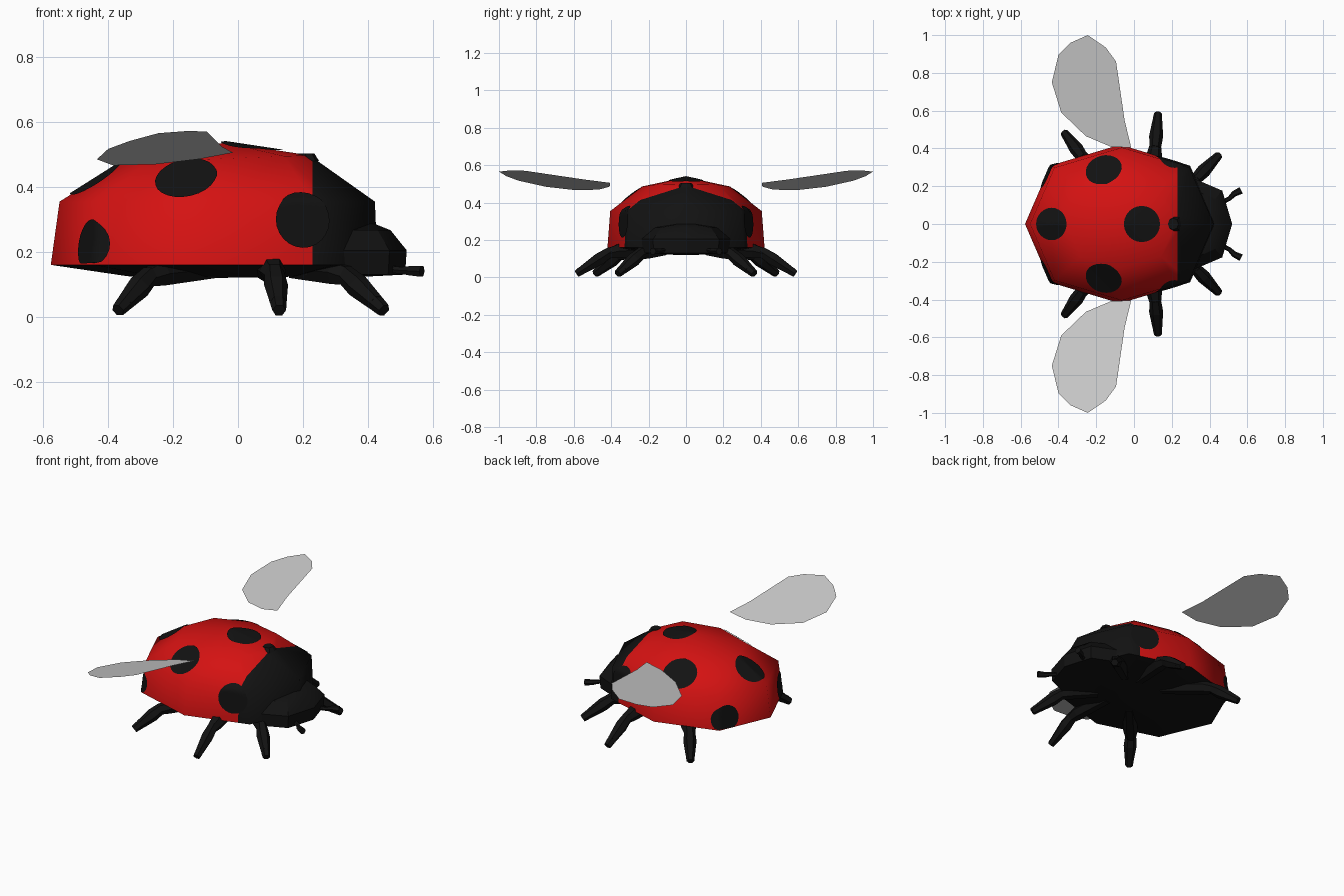
import bpy, bmesh, math
from mathutils import Vector
from mathutils.bvhtree import BVHTree

if "Cube" in bpy.data.objects:
    bpy.data.objects.remove(bpy.data.objects["Cube"])


def material(name, rgb):
    m = bpy.data.materials.new(name)
    m.diffuse_color = (*rgb, 1)
    m.use_nodes = True
    m.node_tree.nodes["Principled BSDF"].inputs["Base Color"].default_value = m.diffuse_color
    return m


RED = material("shell red", (0.66, 0.006, 0.006))
BLACK = material("body black", (0.006, 0.006, 0.006))
GREY = material("wing grey", (0.6, 0.6, 0.6))


def finish(bm, name, mats, smooth=None):
    mesh = bpy.data.meshes.new(name)
    bm.to_mesh(mesh)
    bm.free()
    ob = bpy.data.objects.new(name, mesh)
    bpy.context.collection.objects.link(ob)
    for m in mats:
        mesh.materials.append(m)
    if smooth:
        bpy.ops.object.select_all(action='DESELECT')
        ob.select_set(True)
        bpy.context.view_layer.objects.active = ob
        bpy.ops.object.shade_smooth_by_angle(angle=math.radians(smooth))
    return ob


def loft(bm, rings, ends=(None, None)):
    """Join rings of points; close each end with a tip point or a flat cap."""
    loops = [[bm.verts.new(p) for p in r] for r in rings]
    n = len(loops[0])
    for a, b in zip(loops, loops[1:]):
        for i in range(n):
            j = (i + 1) % n
            bm.faces.new((a[i], a[j], b[j], b[i]))
    for loop, tip in zip((loops[0], loops[-1]), ends):
        if tip is None:
            bm.faces.new(loop)
        else:
            t = bm.verts.new(tip)
            for i in range(n):
                bm.faces.new((loop[i], loop[(i + 1) % n], t))
    bmesh.ops.recalc_face_normals(bm, faces=bm.faces)


def oct_ring(x0, x1, ry, z0, z1=None):
    """Blunt eight-sided ring from x0 (height z0) to x1 (height z1)."""
    z1 = z0 if z1 is None else z1
    pts = []
    for i in range(8):
        a = i * math.pi / 4
        k = 1.04 if i % 2 else 1
        c, s = math.cos(a) * k, math.sin(a) * k
        pts.append(((x0 + x1) / 2 + c * (x1 - x0) / 2, s * ry,
                    (z0 + z1) / 2 + c * (z1 - z0) / 2))
    return pts


# Domed shell: red wing cases, black front shield, black belly
bm = bmesh.new()
loft(bm, [oct_ring(-0.34, 0.25, 0.22, 0.125),
          oct_ring(-0.577, 0.43, 0.42, 0.16),
          oct_ring(-0.55, 0.422, 0.405, 0.355),
          oct_ring(-0.36, 0.22, 0.235, 0.475, 0.498)],
     ((-0.05, 0, 0.12), (-0.04, 0, 0.537)))
bmesh.ops.triangulate(bm, faces=bm.faces)
bmesh.ops.bisect_plane(bm, geom=bm.verts[:] + bm.edges[:] + bm.faces[:],
                       plane_co=(0.23, 0, 0), plane_no=(1, 0, 0))
bmesh.ops.triangulate(bm, faces=bm.faces)
for f in bm.faces:
    c = f.calc_center_median()
    f.material_index = 1 if c.x > 0.23 or c.z < 0.161 else 0
bm.normal_update()
tree = BVHTree.FromBMesh(bm)
finish(bm, "shell", [RED, BLACK], 60)


# Spots: thin discs wrapped onto the shell
def spot(name, centre, direction, radius, rings=7, segs=24):
    d = Vector(direction).normalized()
    u = d.orthogonal().normalized()
    v = d.cross(u)

    def place(r, a):
        p = Vector(centre) + r * (math.cos(a) * u + math.sin(a) * v)
        p.z = max(p.z, 0.166)
        hit = tree.ray_cast(p + d * 0.4, -d)
        if hit[0] is None:
            hit = tree.find_nearest(p)
        return hit[0] + hit[1] * 0.005

    bm = bmesh.new()
    mid = bm.verts.new(place(0, 0))
    prev = None
    for k in range(1, rings + 1):
        cur = [bm.verts.new(place(radius * k / rings, 2 * math.pi * i / segs))
               for i in range(segs)]
        for i in range(segs):
            j = (i + 1) % segs
            bm.faces.new((mid, cur[i], cur[j]) if prev is None
                         else (prev[i], cur[i], cur[j], prev[j]))
        prev = cur
    finish(bm, name, [BLACK], 60)


spot("centre_spot", (0.042, 0, 0.5), (0, 0, 1), 0.095)
spot("tail_spot", (-0.435, 0, 0.42), (-0.1, 0, 1), 0.085)
for s, side in ((1, "left"), (-1, "right")):
    spot(side + "_back_spot", (-0.16, s * 0.29, 0.43), (0, s * 0.7, 0.7), 0.095)
    spot(side + "_shoulder_spot", (0.2, s * 0.34, 0.3), (0.2, s, 0.15), 0.086)
    spot(side + "_rear_spot", (-0.465, s * 0.275, 0.222), (-0.75, s * 0.65, 0.1), 0.08)

# Small plate between wing cases and shield
bm = bmesh.new()
loft(bm, [oct_ring(0.175, 0.25, 0.045, 0.48), oct_ring(0.18, 0.235, 0.03, 0.504)])
finish(bm, "collar_plate", [BLACK])

# Head
bm = bmesh.new()
loft(bm, [oct_ring(0.12, 0.515, 0.235, 0.13), oct_ring(0.12, 0.52, 0.24, 0.205),
          oct_ring(0.17, 0.47, 0.18, 0.267)],
     ((0.32, 0, 0.12), (0.4, 0, 0.295)))
finish(bm, "head", [BLACK], 30)


# Legs and feelers: six-sided tapered tubes
def tube(name, points, radii, side):
    pts = [Vector((x, y * side, z)) for x, y, z in points]
    rings = []
    for i, p in enumerate(pts):
        t = (pts[min(i + 1, len(pts) - 1)] - pts[max(i - 1, 0)]).normalized()
        u = t.cross(Vector((0, 0, 1))).normalized()
        v = u.cross(t)
        rings.append([p + radii[i] * (math.cos(a) * u + math.sin(a) * v)
                      for a in (k * math.pi / 3 for k in range(6))])
    bm = bmesh.new()
    loft(bm, rings)
    finish(name=name, bm=bm, mats=[BLACK])


# hip, knee and toe of each leg
LEGS = {
    "front": ((0.17, 0.12, 0.15), (0.325, 0.235, 0.135), (0.45, 0.365, 0.02)),
    "middle": ((0.08, 0.14, 0.15), (0.112, 0.40, 0.14), (0.127, 0.585, 0.02)),
    "rear": ((-0.08, 0.14, 0.15), (-0.27, 0.35, 0.13), (-0.37, 0.485, 0.02)),
}
# Wing outline seen from above
WING = [(-0.015, 0.405), (-0.05, 0.55), (-0.095, 0.86), (-0.15, 0.935),
        (-0.245, 1.0), (-0.335, 0.96), (-0.40, 0.895), (-0.435, 0.75),
        (-0.385, 0.59), (-0.255, 0.465), (-0.12, 0.408)]

for s, side in ((1, "left"), (-1, "right")):
    for leg, (hip, knee, toe) in LEGS.items():
        h, k, t = Vector(hip), Vector(knee), Vector(toe)
        tube(f"{side}_{leg}_thigh", [h, k.lerp(h, 0.15), k.lerp(t, 0.1)],
             (0.035, 0.042, 0.03), s)
        tube(f"{side}_{leg}_shin", [k, k.lerp(t, 0.35), k.lerp(t, 0.8)],
             (0.03, 0.037, 0.026), s)
        tube(f"{side}_{leg}_foot", [k.lerp(t, 0.7), k.lerp(t, 0.9), t],
             (0.027, 0.024, 0.021), s)
    tube(side + "_feeler", [(0.44, 0.1, 0.15), (0.505, 0.135, 0.143),
                            (0.53, 0.16, 0.142), (0.567, 0.178, 0.14)],
         (0.012, 0.012, 0.016, 0.019), s)
    # Flat tilted wing
    bm = bmesh.new()
    f = bm.faces.new([bm.verts.new((x, s * y, 0.505 + 0.194 * (x + 0.02) + 0.176 * (y - 0.405)))
                      for x, y in WING])
    f.normal_update()
    if f.normal.z < 0:
        f.normal_flip()
    finish(bm, side + "_wing", [GREY])
